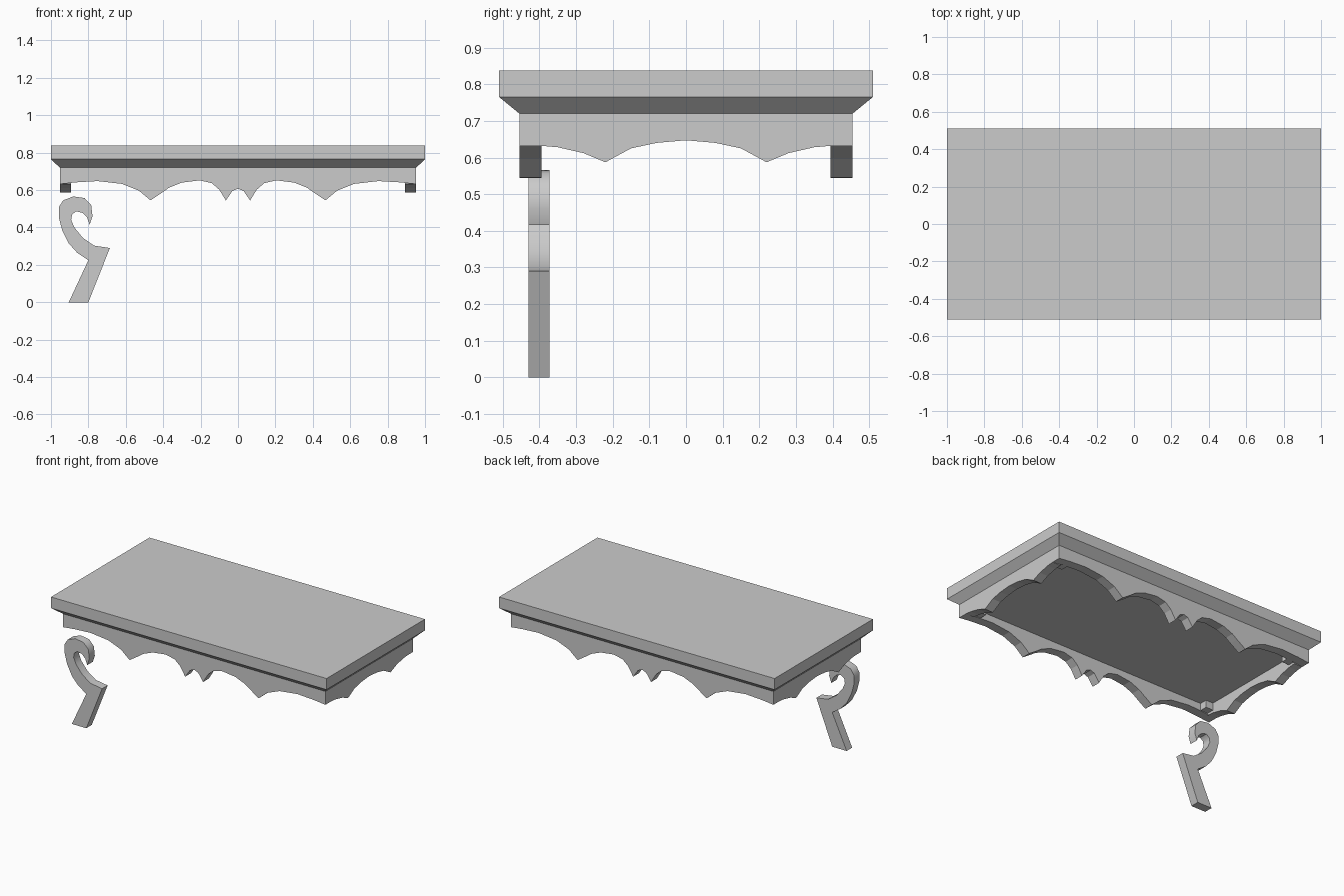
import bpy, bmesh, math

if "Cube" in bpy.data.objects:
    bpy.data.objects.remove(bpy.data.objects["Cube"])


def finish(name, bm, smooth=None):
    bmesh.ops.recalc_face_normals(bm, faces=bm.faces)
    mesh = bpy.data.meshes.new(name)
    bm.to_mesh(mesh)
    bm.free()
    ob = bpy.data.objects.new(name, mesh)
    bpy.context.collection.objects.link(ob)
    if smooth:
        bpy.ops.object.select_all(action='DESELECT')
        ob.select_set(True)
        bpy.context.view_layer.objects.active = ob
        bpy.ops.object.shade_smooth_by_angle(angle=math.radians(smooth))
    return ob


def slab(name, outline, axis, start, end, smooth=None):
    """Extrude a (horizontal, z) outline along the y or x axis."""
    bm = bmesh.new()
    place = (lambda a, z: (a, start, z)) if axis == 'y' else (lambda a, z: (start, a, z))
    face = bm.faces.new([bm.verts.new(place(a, z)) for a, z in outline])
    out = bmesh.ops.extrude_face_region(bm, geom=[face])
    verts = [g for g in out['geom'] if isinstance(g, bmesh.types.BMVert)]
    d = end - start
    bmesh.ops.translate(bm, verts=verts, vec=(0, d, 0) if axis == 'y' else (d, 0, 0))
    return finish(name, bm, smooth)


def block(name, x0, x1, y0, y1, z0, z1):
    return slab(name, [(x0, z0), (x1, z0), (x1, z1), (x0, z1)], 'y', y0, y1)


def apron_outline(half, top):
    """Mirror the scalloped lower edge (listed from the centre outwards), set to the apron height."""
    lower = [(-a, z) for a, z in reversed(half) if a > 0] + half
    lower = [(a, z - 0.003) for a, z in lower]
    return lower + [(half[-1][0], top), (-half[-1][0], top)]


# Table top: straight edge, chamfered underside, panel dropped between the aprons
bm = bmesh.new()
rings = []
for hx, hy, z in [(0.893, 0.395, 0.692), (0.893, 0.395, 0.72), (0.953, 0.455, 0.72),
                  (1, 0.51, 0.765), (1, 0.51, 0.838)]:
    rings.append([bm.verts.new((sx * hx, sy * hy, z))
                  for sx, sy in ((-1, -1), (1, -1), (1, 1), (-1, 1))])
bm.faces.new(rings[0])
bm.faces.new(rings[-1])
for a, b in zip(rings, rings[1:]):
    for i in range(4):
        j = (i + 1) % 4
        bm.faces.new((a[i], a[j], b[j], b[i]))
finish("table_top", bm)

# Scalloped aprons on all four sides
long_half = [(0, 0.61), (0.03, 0.598), (0.065, 0.547), (0.10, 0.605), (0.14, 0.64),
             (0.205, 0.655), (0.30, 0.643), (0.37, 0.615), (0.405, 0.59), (0.468, 0.548),
             (0.53, 0.60), (0.62, 0.636), (0.75, 0.651), (0.87, 0.644), (0.953, 0.635)]
short_half = [(0, 0.65), (0.08, 0.643), (0.15, 0.628), (0.22, 0.59),
              (0.28, 0.615), (0.35, 0.631), (0.395, 0.635)]
for s, y_name, x_name in ((-1, "front", "left"), (1, "back", "right")):
    slab(y_name + "_apron", apron_outline(long_half, 0.72), 'y', s * 0.395, s * 0.455)
    slab(x_name + "_apron", apron_outline(short_half, 0.72), 'x', s * 0.893, s * 0.953)
    # Small blocks inside the corners
    for t in (-1, 1):
        x0, x1 = sorted((s * 0.84, s * 0.893))
        y0, y1 = sorted((t * 0.345, t * 0.395))
        block("corner_block", x0, x1, y0, y1, 0.645, 0.692)

# Single scrolled leg at the front left
leg = [(-0.905, 0), (-0.80, 0), (-0.685, 0.29), (-0.77, 0.303), (-0.83, 0.345),
       (-0.875, 0.40), (-0.892, 0.44), (-0.887, 0.47), (-0.865, 0.486), (-0.832, 0.478),
       (-0.808, 0.455), (-0.793, 0.416), (-0.778, 0.46), (-0.785, 0.52), (-0.82, 0.557),
       (-0.88, 0.566), (-0.935, 0.545), (-0.957, 0.51), (-0.957, 0.45), (-0.94, 0.385),
       (-0.905, 0.315), (-0.86, 0.265), (-0.80, 0.225)]
slab("front_left_leg", leg, 'y', -0.43, -0.373, smooth=48)
